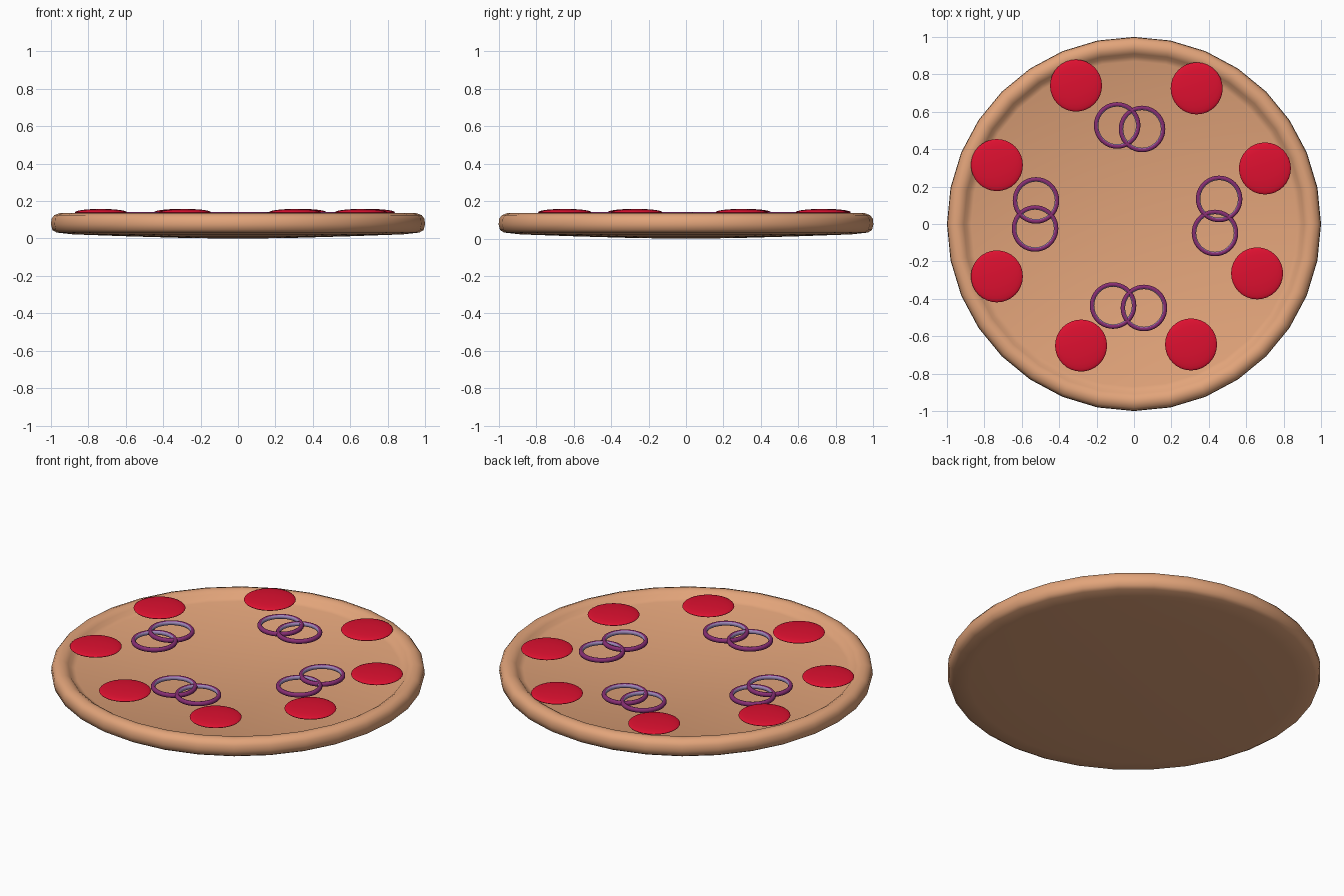
import bpy, bmesh, math

if "Cube" in bpy.data.objects:
    bpy.data.objects.remove(bpy.data.objects["Cube"])


def material(name, rgb):
    lin = [((c / 255 + 0.055) / 1.055) ** 2.4 for c in rgb]
    m = bpy.data.materials.new(name)
    m.diffuse_color = (*lin, 1)
    m.use_nodes = True
    m.node_tree.nodes["Principled BSDF"].inputs["Base Color"].default_value = m.diffuse_color
    return m


DOUGH = material("baked dough", (226, 164, 122))
RED = material("sausage red", (222, 16, 48))
PURPLE = material("onion purple", (135, 46, 115))
LILAC = material("onion inner lilac", (158, 138, 186))


def finish(name, bm, mats, angle):
    bmesh.ops.recalc_face_normals(bm, faces=bm.faces)
    mesh = bpy.data.meshes.new(name)
    bm.to_mesh(mesh)
    bm.free()
    for m in mats:
        mesh.materials.append(m)
    ob = bpy.data.objects.new(name, mesh)
    bpy.context.collection.objects.link(ob)
    bpy.context.view_layer.objects.active = ob
    ob.select_set(True)
    bpy.ops.object.shade_smooth_by_angle(angle=math.radians(angle))
    ob.select_set(False)
    return ob


def lathe(bm, profile, steps, closed=False):
    # spin a profile of (radius, z) points round the z axis
    verts = [bm.verts.new((r, 0, z)) for r, z in profile]
    pairs = list(zip(verts, verts[1:])) + ([(verts[-1], verts[0])] if closed else [])
    edges = [bm.edges.new(p) for p in pairs]
    bmesh.ops.spin(bm, geom=verts + edges, cent=(0, 0, 0), axis=(0, 0, 1),
                   angle=math.tau, steps=steps, use_duplicate=False)
    bmesh.ops.remove_doubles(bm, verts=bm.verts, dist=1e-5)


# Dough base: shallow domed underside, rounded crust, sunken floor
bm = bmesh.new()
lathe(bm, [(0, 0), (0.25, 0.002), (0.6, 0.012), (0.88, 0.022), (0.97, 0.032),
           (0.992, 0.045), (1.0, 0.075), (0.997, 0.105), (0.982, 0.125),
           (0.955, 0.135), (0.93, 0.131), (0.91, 0.118), (0.895, 0.10),
           (0.87, 0.09), (0, 0.09)], 32)
finish("dough_base", bm, [DOUGH], 50)

# Sausage slices: flattened spheres
SLICES = [(-0.31, 0.74), (0.335, 0.725), (-0.733, 0.315), (0.70, 0.297),
          (-0.733, -0.28), (0.658, -0.264), (-0.283, -0.65), (0.305, -0.644)]
for i, (x, y) in enumerate(SLICES):
    bm = bmesh.new()
    bmesh.ops.create_uvsphere(bm, u_segments=32, v_segments=16, radius=1)
    bmesh.ops.scale(bm, vec=(0.139, 0.139, 0.018), verts=bm.verts)
    finish(f"sausage_slice_{i + 1}", bm, [RED], 60).location = (x, y, 0.14)

# Onion rings in overlapping pairs, lilac on the inner wall
RINGS = [(-0.09, 0.527), (0.043, 0.508), (0.455, 0.134), (0.433, -0.048),
         (-0.112, -0.436), (0.053, -0.449), (-0.524, 0.126), (-0.529, -0.024)]
tube = [(0.1125 + 0.0125 * math.cos(math.tau * (k + 0.5) / 10),
         0.0135 * math.sin(math.tau * (k + 0.5) / 10)) for k in range(10)]
for i, (x, y) in enumerate(RINGS):
    bm = bmesh.new()
    lathe(bm, tube, 40, closed=True)
    for f in bm.faces:
        c = f.calc_center_median()
        if math.hypot(c.x, c.y) < 0.1035:
            f.material_index = 1
    finish(f"onion_ring_{i + 1}", bm, [PURPLE, LILAC], 60).location = (x, y, 0.128)
